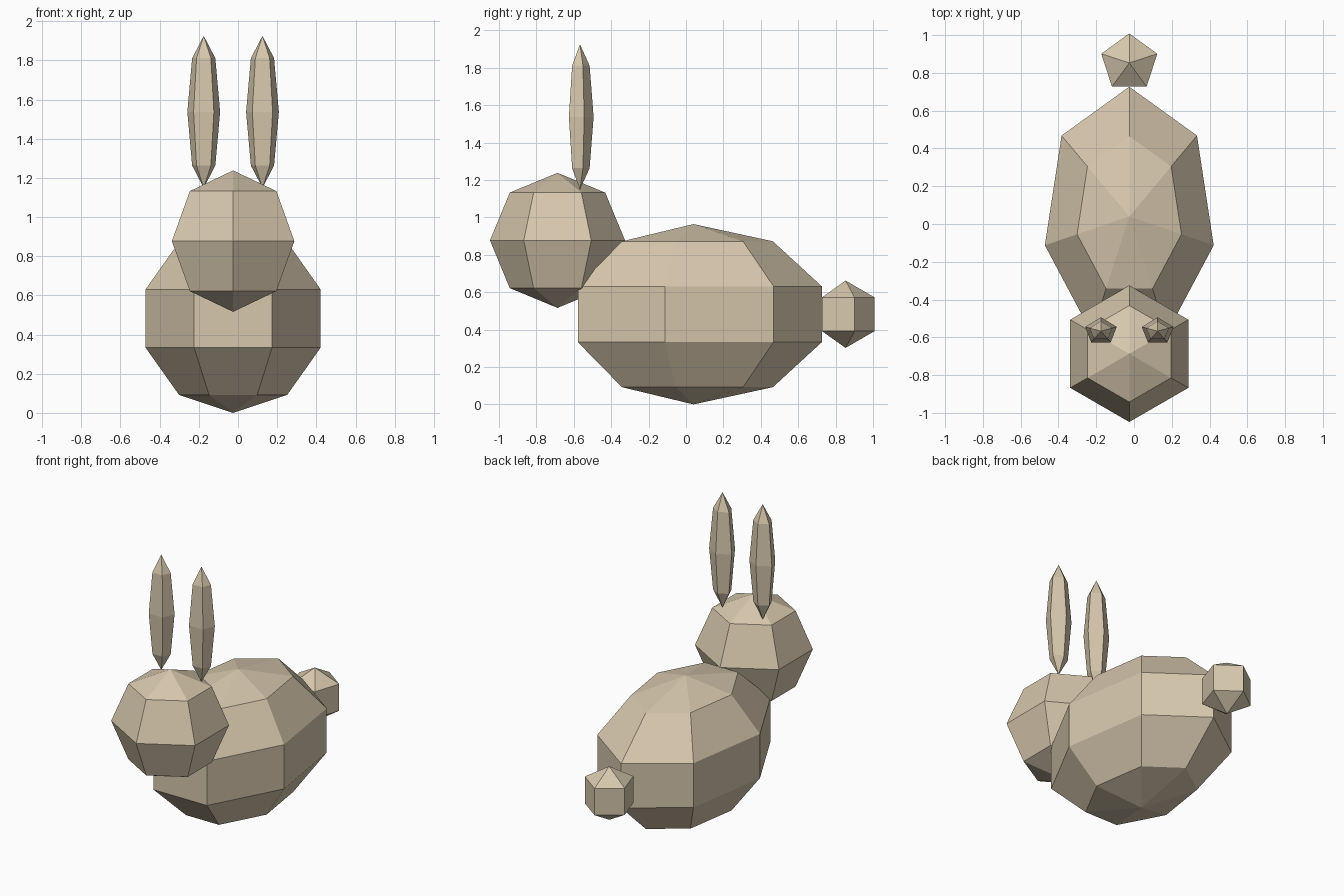
import bpy

# Remove the default object
cube = bpy.data.objects.get("Cube")
if cube:
    bpy.data.objects.remove(cube, do_unlink=True)

# Single fur colour
fur = bpy.data.materials.new("beige_fur")
fur.use_nodes = True
colour = (0.68, 0.575, 0.42, 1.0)
fur.diffuse_color = colour
fur.node_tree.nodes["Principled BSDF"].inputs["Base Color"].default_value = colour

MID_X = -0.025


def ball(name, segments, rings, centre, radii):
    """Flat-shaded low-poly sphere stretched along each axis."""
    bpy.ops.mesh.primitive_uv_sphere_add(
        segments=segments, ring_count=rings, radius=1, location=centre)
    obj = bpy.context.object
    obj.name = name
    obj.scale = radii
    bpy.ops.object.transform_apply(location=False, rotation=False, scale=True)
    bpy.ops.object.shade_flat()
    obj.data.materials.append(fur)
    return obj


# Torso, head and tail
ball("body", 7, 5, (MID_X, 0.04, 0.482), (0.482, 0.722, 0.482))
ball("head", 6, 4, (MID_X, -0.687, 0.877), (0.361, 0.361, 0.361))
ball("tail", 5, 3, (MID_X, 0.853, 0.482), (0.18, 0.18, 0.18))

# Pair of upright ears
for side, name in ((1, "left_ear"), (-1, "right_ear")):
    ball(name, 5, 4, (MID_X + side * 0.15, -0.567, 1.537), (0.088, 0.073, 0.388))
